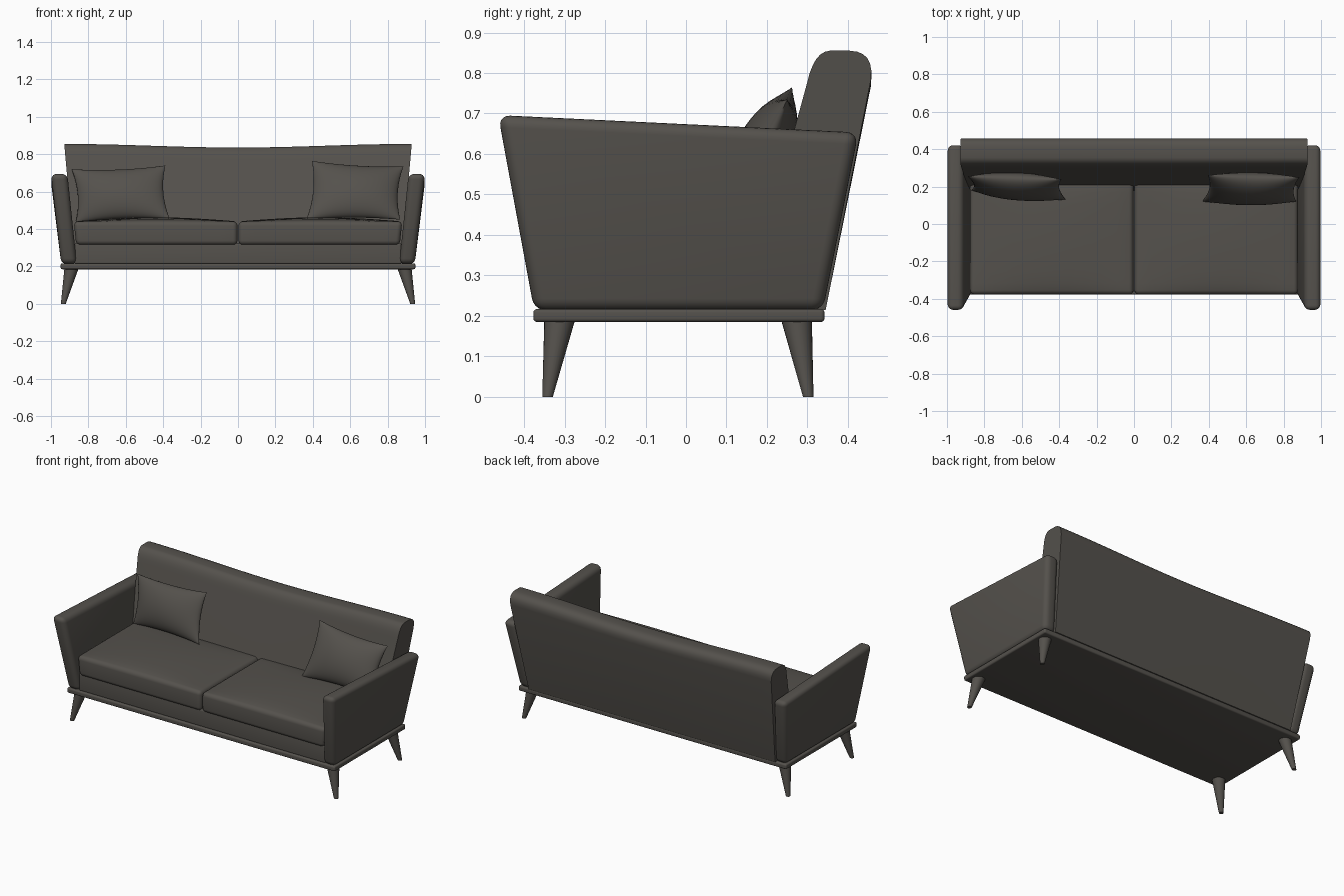
import bpy, bmesh, math
from mathutils import Vector

if "Cube" in bpy.data.objects:
    bpy.data.objects.remove(bpy.data.objects["Cube"], do_unlink=True)


def make_material(name, colour):
    m = bpy.data.materials.new(name)
    m.use_nodes = True
    m.diffuse_color = colour
    m.node_tree.nodes["Principled BSDF"].inputs["Base Color"].default_value = colour
    return m


FABRIC = make_material("charcoal_fabric", (0.09, 0.083, 0.073, 1))


def finish(name, bm, angle=40):
    bmesh.ops.recalc_face_normals(bm, faces=bm.faces)
    mesh = bpy.data.meshes.new(name)
    bm.to_mesh(mesh)
    bm.free()
    mesh.materials.append(FABRIC)
    ob = bpy.data.objects.new(name, mesh)
    bpy.context.collection.objects.link(ob)
    bpy.ops.object.select_all(action='DESELECT')
    ob.select_set(True)
    bpy.context.view_layer.objects.active = ob
    bpy.ops.object.shade_smooth_by_angle(angle=math.radians(angle))
    return ob


def rounded_block(name, shape, bevel, cuts=0, crown=0.0):
    """Cube whose corners (u, v, w in 0..1) are placed by shape, with rounded edges."""
    bm = bmesh.new()
    bmesh.ops.create_cube(bm, size=1)
    if cuts:
        flat = [e for e in bm.edges if abs(e.verts[0].co.z - e.verts[1].co.z) < 0.5]
        bmesh.ops.subdivide_edges(bm, edges=flat, cuts=cuts, use_grid_fill=True)
    for v in bm.verts:
        u, w, t = v.co + Vector((0.5, 0.5, 0.5))
        lift = crown * math.sin(math.pi * u) * math.sin(math.pi * w) ** 0.5 if 0 < w < 1 else 0
        v.co = Vector(shape(u, w, t)) + Vector((0, 0, lift * t))
    bm.normal_update()
    sharp = [e for e in bm.edges if e.calc_face_angle(0) > math.radians(40)]
    bmesh.ops.bevel(bm, geom=sharp, offset=bevel, segments=5, profile=0.5, affect='EDGES')
    return finish(name, bm)


def mix(a, b, t):
    return a + (b - a) * t


# Base rail and seat deck
rounded_block("base_rail", lambda u, v, w: (
    mix(-0.948, 0.948, u), mix(-0.377, 0.342, v), mix(0.185, 0.217, w)), 0.009)
rounded_block("seat_deck", lambda u, v, w: (
    mix(-0.875, 0.875, u), mix(-0.362, 0.25, v), mix(0.21, 0.325, w)), 0.012)

for side, label in ((1, "left"), (-1, "right")):
    # Arm, flaring outward and forward toward the top
    def arm(u, v, w):
        x = mix(mix(0.862, 0.945, u), mix(0.912, 1.0, u), w)
        y = mix(mix(-0.375, 0.338, v), mix(-0.464, 0.426, v), w)
        return side * x, y, mix(0.213, mix(0.696, 0.653, v), w)
    rounded_block(label + "_arm", arm, 0.03)

    # Seat cushion with a soft crown
    def cushion(u, v, w):
        x = mix(0.003, mix(0.865, 0.878, w), u)
        return side * x, mix(-0.377, 0.23, v), mix(0.315, 0.441, w)
    rounded_block(label + "_seat_cushion", cushion, 0.024, cuts=9, crown=0.022)

    # Tapered splayed legs
    for end, y_top, y_foot in (("front", -0.312, -0.342), ("back", 0.273, 0.302)):
        bm = bmesh.new()
        bmesh.ops.create_cone(bm, cap_ends=True, segments=24,
                              radius1=0.013, radius2=0.038, depth=0.19)
        for v in bm.verts:
            t = v.co.z / 0.19 + 0.5
            v.co += Vector((side * mix(0.934, 0.89, t), mix(y_foot, y_top, t), 0.095))
        finish(f"{end}_{label}_leg", bm)


# Backrest: leaning profile swept across, with a slightly sagging top
def round_corner(a, b, c, n=6):
    a, b, c = Vector(a), Vector(b), Vector(c)
    return [a.lerp(b, i / n).lerp(b.lerp(c, i / n), i / n) for i in range(n + 1)]


profile = [Vector((0.345, 0.215)), Vector((0.15, 0.215)), Vector((0.21, 0.45))]
profile += round_corner((0.299, 0.775), (0.316, 0.853), (0.355, 0.855))
profile += round_corner((0.405, 0.855), (0.465, 0.853), (0.457, 0.785))

bm = bmesh.new()
rings = []
STEPS = 24
for i in range(STEPS + 1):
    s = 2 * i / STEPS - 1
    sag = 0.019 * math.cos(math.pi * s / 2) ** 2
    ring = []
    for y, z in profile:
        x = s * mix(0.872, 0.929, (z - 0.215) / 0.64)
        drop = sag * max(0, (z - 0.45) / 0.4)
        ring.append(bm.verts.new((x, y, z - drop)))
    rings.append(ring)
for a, b in zip(rings, rings[1:]):
    for j in range(len(profile)):
        k = (j + 1) % len(profile)
        bm.faces.new((a[j], a[k], b[k], b[j]))
bm.faces.new(rings[0])
bm.faces.new(rings[-1])
finish("backrest", bm)


# Throw pillows: two bulged sheets joined along a pinched seam
def pillow(name, bottom_left, bottom_right, top_right, top_left, thick):
    bl, br, tr, tl = map(Vector, (bottom_left, bottom_right, top_right, top_left))
    normal = (br - bl).cross(tl - bl).normalized()
    n = 20
    bm = bmesh.new()
    for face_side in (1, -1):
        grid = []
        for i in range(n + 1):
            for j in range(n + 1):
                a = -math.cos(math.pi * i / n)
                b = -math.cos(math.pi * j / n)
                u = (a * (1 - 0.09 * (1 - b * b)) + 1) / 2
                v = (b * (1 - 0.09 * (1 - a * a)) + 1) / 2
                p = bl.lerp(br, u).lerp(tl.lerp(tr, u), v)
                bulge = max(0, (1 - a * a) * (1 - b * b)) ** 0.55
                grid.append(bm.verts.new(p + normal * face_side * thick * bulge))
        for i in range(n):
            for j in range(n):
                k = i * (n + 1) + j
                bm.faces.new((grid[k], grid[k + 1], grid[k + n + 2], grid[k + n + 1]))
    bmesh.ops.remove_doubles(bm, verts=bm.verts, dist=0.0005)
    finish(name, bm, 60)


pillow("right_pillow", (-0.868, 0.18, 0.435), (-0.365, 0.13, 0.455),
       (-0.388, 0.24, 0.74), (-0.89, 0.255, 0.72), 0.065)
pillow("left_pillow", (0.365, 0.12, 0.45), (0.868, 0.12, 0.45),
       (0.885, 0.25, 0.735), (0.395, 0.262, 0.765), 0.07)
